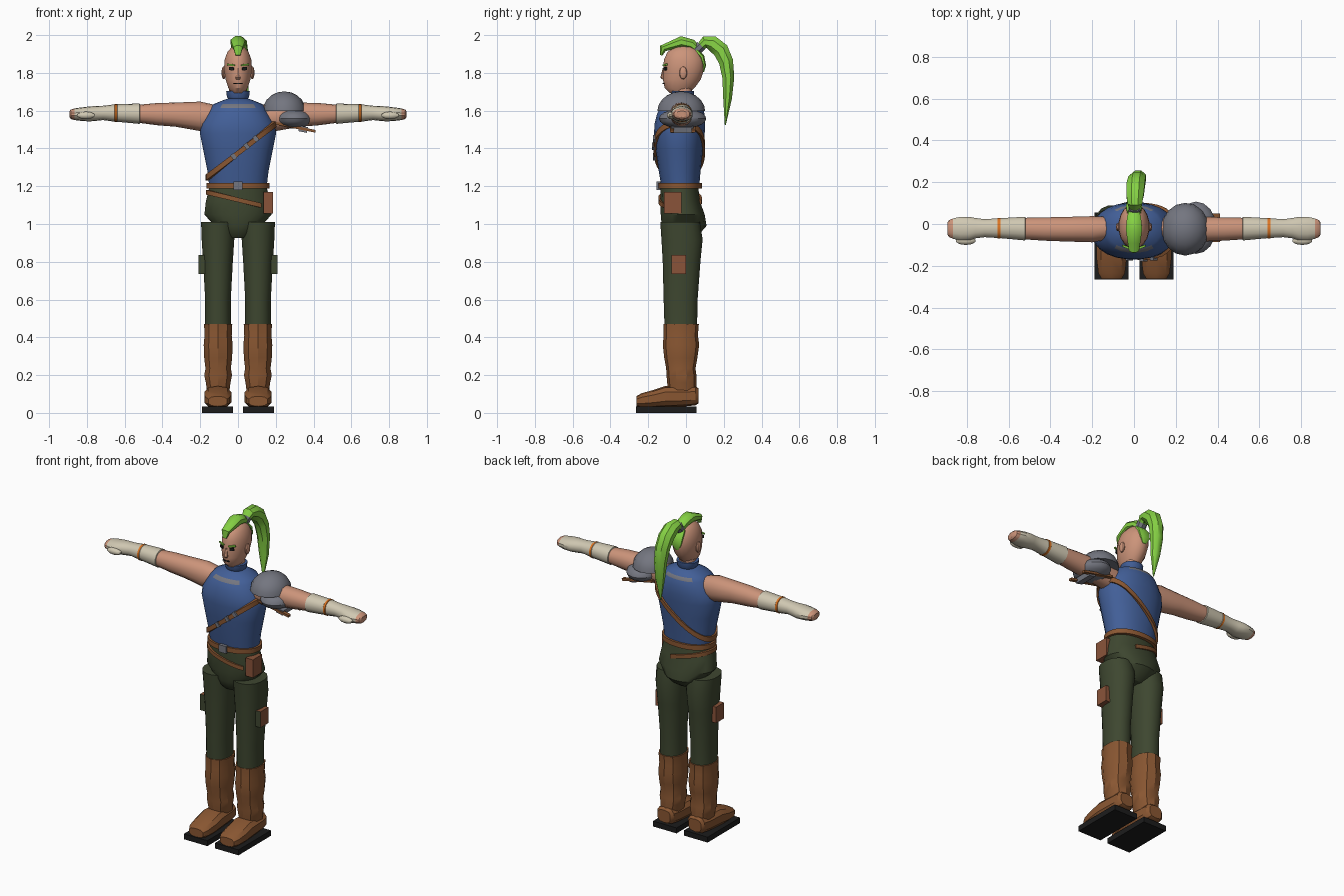
import bpy, bmesh, math
from mathutils import Vector, Matrix

if "Cube" in bpy.data.objects:
    bpy.data.objects.remove(bpy.data.objects["Cube"])


def material(name, r, g, b):
    m = bpy.data.materials.new(name)
    m.diffuse_color = [((c / 255 + 0.055) / 1.055) ** 2.4 for c in (r, g, b)] + [1]
    m.use_nodes = True
    m.node_tree.nodes["Principled BSDF"].inputs["Base Color"].default_value = m.diffuse_color
    return m


SKIN = material("skin", 204, 148, 122)
BLUE = material("blue cloth", 66, 95, 152)
HAIR = material("bright green hair", 134, 210, 68)
OLIVE = material("dark green cloth", 62, 71, 48)
BROWN = material("brown leather", 138, 87, 50)
POUCH = material("red brown leather", 138, 84, 58)
BEIGE = material("beige wrap", 208, 200, 178)
GREY = material("grey metal", 116, 118, 128)
BLACK = material("black rubber", 28, 28, 28)
ORANGE = material("orange trim", 222, 118, 36)


def finish(name, bm, mats, rule=None, angle=32):
    bmesh.ops.recalc_face_normals(bm, faces=bm.faces)
    for f in bm.faces:
        f.smooth = True
        if rule:
            f.material_index = rule(f.calc_center_median(), f.normal)
    me = bpy.data.meshes.new(name)
    bm.to_mesh(me)
    bm.free()
    for m in mats:
        me.materials.append(m)
    me.set_sharp_from_angle(angle=math.radians(angle))
    ob = bpy.data.objects.new(name, me)
    bpy.context.collection.objects.link(ob)
    return ob


def skin_rings(name, rings, mats, rule=None, angle=32, closed=False):
    """Join equal-length point rings into a tube, capped unless closed."""
    bm = bmesh.new()
    vs = [[bm.verts.new(p) for p in r] for r in rings]
    n = len(vs[0])
    for i in range(len(vs) - (0 if closed else 1)):
        a, b = vs[i], vs[(i + 1) % len(vs)]
        for j in range(n):
            bm.faces.new((a[j], a[(j + 1) % n], b[(j + 1) % n], b[j]))
    if not closed:
        bm.faces.new(vs[0])
        bm.faces.new(vs[-1])
    return finish(name, bm, mats, rule, angle)


def ring(c, u, v, n, p=2.0):
    """Super-ellipse ring around c with half axes u and v."""
    out = []
    for j in range(n):
        t = 2 * math.pi * (j + 0.5) / n
        s = [math.copysign(abs(k) ** (2 / p), k) for k in (math.cos(t), math.sin(t))]
        out.append(Vector(c) + Vector(u) * s[0] + Vector(v) * s[1])
    return out


def upright(name, table, mats, cx=0, n=20, p=2.2, **kw):
    """Vertical loft from rows (z, half width, front y, back y)."""
    return skin_rings(name, [ring((cx, (a + b) / 2, z), (w, 0, 0), (0, (b - a) / 2, 0), n, p)
                             for z, w, a, b in table], mats, **kw)


def sweep(name, pts, mat, n=8):
    """Tube along rows (x, y, z, half width in x, half thickness)."""
    rings = []
    for i, (x, y, z, w, h) in enumerate(pts):
        a, b = pts[max(i - 1, 0)], pts[min(i + 1, len(pts) - 1)]
        d = Vector((0, b[1] - a[1], b[2] - a[2])).normalized()
        rings.append(ring((x, y, z), (w, 0, 0), (0, -d.z * h, d.y * h), n))
    return skin_rings(name, rings, [mat], angle=40)


def box(name, c, size, mats, rule=None, rot=(0, 0, 0)):
    bm = bmesh.new()
    bmesh.ops.create_cube(bm, size=1, matrix=Matrix.Diagonal((*size, 1)))
    ob = finish(name, bm, mats, rule)
    ob.location, ob.rotation_euler = c, rot
    return ob


def ball(name, c, r, mat, cut=None, n=16):
    bm = bmesh.new()
    bmesh.ops.create_uvsphere(bm, u_segments=n, v_segments=n // 2 + 2, radius=1)
    if cut is not None:
        g = bm.verts[:] + bm.edges[:] + bm.faces[:]
        bmesh.ops.bisect_plane(bm, geom=g, plane_co=(0, 0, cut), plane_no=(0, 0, -1), clear_outer=True)
        bmesh.ops.holes_fill(bm, edges=[e for e in bm.edges if e.is_boundary])
    bmesh.ops.transform(bm, matrix=Matrix.Translation(c) @ Matrix.Diagonal((*r, 1)), verts=bm.verts)
    return finish(name, bm, [mat])


def on_body(table, t, z0, k, p=2.2):
    """Point on a body table at angle t, on the tilted plane z = z0 + k x."""
    z = z0
    c, s = [math.copysign(abs(q) ** (2 / p), q) for q in (math.cos(t), math.sin(t))]
    for _ in range(25):
        zc = min(max(z, table[0][0]), table[-1][0])
        for lo, hi in zip(table, table[1:]):
            if lo[0] <= zc <= hi[0]:
                f = (zc - lo[0]) / (hi[0] - lo[0])
                w, a, b = [lo[i] + f * (hi[i] - lo[i]) for i in (1, 2, 3)]
                break
        x = w * c
        z += 0.5 * (z0 + k * x - z)
    return Vector((x, (a + b) / 2 + (b - a) / 2 * s, z))


def strap(name, table, z0, k, half, start=0, end=360, n=36, out=0.01):
    rings = []
    full = end - start == 360
    for i in range(n if full else n + 1):
        t = math.radians(start + (end - start) * i / n)
        q = on_body(table, t, z0, k)
        o = Vector((math.cos(t), math.sin(t), 0))
        up = Vector((0, 0, half * math.sqrt(1 + k * k * 0.8)))
        rings.append([q - o * .006 - up, q + o * out - up, q + o * out + up, q - o * .006 + up])
    return skin_rings(name, rings, [BROWN], closed=full)


# Torso with a grey patch near the neckline
torso = [(1.19, .152, -.13, .07), (1.28, .163, -.145, .078), (1.39, .185, -.16, .09),
         (1.48, .203, -.17, .1), (1.53, .197, -.168, .103), (1.58, .168, -.155, .1),
         (1.615, .147, -.138, .09), (1.635, .13, -.12, .08), (1.655, .08, -.085, .05),
         (1.665, .05, -.065, .03)]
upright("shirt", torso, [BLUE, GREY], n=24,
        rule=lambda c, nm: int(1.615 < c.z < 1.635 and abs(c.x) < .075))

# Hips and trouser legs
hips = [(.925, .07, -.09, .035), (.95, .088, -.115, .075), (.99, .125, -.13, .11), (1.05, .18, -.135, .1),
        (1.12, .172, -.137, .075), (1.2, .152, -.135, .065)]
upright("hips", hips, [OLIVE])
for sx, side in ((-1, "left"), (1, "right")):
    upright(side + "_trouser_leg", [(.45, .07, -.115, .06), (.6, .069, -.12, .063), (.8, .08, -.125, .078),
            (.92, .088, -.132, .09), (1.01, .091, -.138, .075)], [OLIVE], cx=sx * .106, n=16)

    # Boots: ringed shaft, foot and sole
    upright(side + "_boot_shaft", [(.1, .06, -.09, .055), (.16, .068, -.1, .055), (.2, .077, -.103, .055),
            (.235, .07, -.105, .05), (.29, .077, -.115, .06), (.36, .08, -.123, .07), (.41, .075, -.118, .063),
            (.47, .078, -.12, .068)], [BROWN], cx=sx * .105, n=10, p=2.3)
    foot = [(-.263, .05, .035, .088), (-.235, .066, .028, .104), (-.17, .074, .028, .122),
            (-.11, .074, .03, .142), (0, .068, .035, .14), (.05, .06, .04, .143), (.066, .045, .05, .13)]
    skin_rings(side + "_boot_foot", [ring((sx * .107, y, (a + b) / 2), (w, 0, 0), (0, 0, (b - a) / 2), 10, 2.8)
                                     for y, w, a, b in foot], [BROWN])
    box(side + "_boot_sole", (sx * .108, -.105, .017), (.163, .322, .034), [BLACK])

    # Thigh pouch, green in front
    box(side + "_thigh_pouch", (sx * .192, -.038, .785), (.036, .078, .1), [POUCH, OLIVE],
        rule=lambda c, nm: int(nm.y < -.5))

    # Arm: bare sleeve, wrapped forearm with orange trim, glove and bare fingertips
    arm = [(.12, -.02, .055, 1.5, 1.63), (.2, -.025, .064, 1.492, 1.648), (.33, -.025, .06, 1.515, 1.643),
           (.43, -.024, .057, 1.523, 1.64), (.519, -.022, .053, 1.535, 1.632), (.521, -.022, .058, 1.53, 1.638),
           (.638, -.02, .049, 1.541, 1.634), (.64, -.02, .051, 1.539, 1.636), (.652, -.02, .051, 1.539, 1.636),
           (.654, -.02, .048, 1.542, 1.633), (.715, -.02, .044, 1.55, 1.626), (.76, -.02, .05, 1.545, 1.624),
           (.79, -.022, .058, 1.543, 1.622), (.83, -.022, .058, 1.546, 1.617), (.865, -.022, .05, 1.55, 1.612),
           (.885, -.022, .042, 1.556, 1.606), (.892, -.022, .03, 1.566, 1.598)]
    skin_rings(side + "_arm", [ring((sx * x, y, (a + b) / 2), (0, r, 0), (0, 0, (b - a) / 2), 14, 2.15)
                               for x, y, r, a, b in arm], [SKIN, BEIGE, ORANGE],
               rule=lambda c, nm: 2 if .639 < abs(c.x) < .653 else int(.5195 < abs(c.x) < .865))
    ball(side + "_thumb", (sx * .805, -.08, 1.575), (.05, .021, .02), BEIGE, n=10)

# Belts, buckle, hip pouch and chest strap with studs
strap("waist_belt", torso, 1.203, 0, .015, out=.014)
strap("loose_hip_belt", hips, 1.128, -.25, .012, start=75, end=310)
box("belt_buckle", (0, -.146, 1.203), (.05, .02, .045), [GREY])
box("hip_pouch", (.16, -.07, 1.113), (.05, .092, .113), [POUCH])
strap("chest_strap", torso, 1.375, .81, .013, n=48, out=.012)
for x in (-.02, .04, .085):
    w = math.acos(x / .19)
    q = on_body(torso, -w, 1.375, .81)
    box("strap_stud", (q.x, q.y - .012, q.z), (.022, .016, .032), [GREY], rot=(0, -.68, 0))

# Neck and collar
upright("neck", [(1.63, .062, -.08, .042), (1.67, .05, -.065, .03), (1.76, .046, -.06, .035)], [SKIN], n=14)
upright("collar", [(1.664, .054, -.072, .036), (1.672, .06, -.077, .041), (1.703, .064, -.08, .043)], [BLUE], n=14)

# Head and facial features
upright("head", [(1.693, .034, -.085, .015), (1.72, .052, -.113, .045), (1.765, .067, -.122, .078),
                 (1.82, .075, -.12, .097), (1.87, .072, -.117, .096), (1.91, .057, -.098, .076),
                 (1.935, .036, -.065, .05), (1.945, .012, -.03, .02)], [SKIN], n=18, p=2.0)
skin_rings("nose", [ring((0, y, z), (w, 0, 0), (0, d, 0), 6) for z, y, w, d in
                    ((1.765, -.118, .012, .006), (1.775, -.121, .015, .015), (1.825, -.116, .006, .007))], [SKIN])
box("mouth", (0, -.119, 1.745), (.045, .009, .005), [BLACK])
for sx, side in ((-1, "left"), (1, "right")):
    yaw = (0, sx * -.1, sx * .4)
    box(side + "_eye", (sx * .034, -.11, 1.822), (.026, .009, .017), [BLACK], rot=yaw)
    box(side + "_eyebrow", (sx * .036, -.111, 1.842), (.042, .0095, .009), [HAIR], rot=yaw)
    ball(side + "_ear", (sx * .076, -.015, 1.8), (.012, .021, .034), SKIN, n=10)

# Mohawk, nape hair, hair tie and ponytail
sweep("mohawk", [(0, -.132, 1.893, .014, .007), (0, -.122, 1.93, .026, .022), (0, -.085, 1.943, .033, .024),
                 (0, -.025, 1.963, .042, .034), (0, .03, 1.95, .036, .03), (0, .065, 1.922, .025, .022)], HAIR)
sweep("nape_hair", [(0, .055, 1.92, .035, .014), (0, .085, 1.885, .042, .014), (0, .097, 1.84, .036, .01),
                    (0, .09, 1.805, .012, .006)], HAIR)
sweep("hair_tie", [(0, .045, 1.908, .03, .03), (.003, .08, 1.945, .03, .03)], GREY)
sweep("ponytail", [(.003, .066, 1.93, .022, .02), (.004, .1, 1.962, .038, .034), (.005, .14, 1.955, .045, .044),
                   (.008, .184, 1.92, .047, .046), (.014, .212, 1.86, .045, .041), (.02, .224, 1.775, .04, .034),
                   (.026, .22, 1.665, .03, .025), (.03, .208, 1.525, .003, .003)], HAIR)

# Layered shoulder armour with its under-arm straps
ball("shoulder_dome", (.245, -.025, 1.595), (.115, .127, .107), GREY, cut=.04)
ball("shoulder_lower_plate", (.297, -.018, 1.558), (.097, .125, .053), GREY)
box("shoulder_spike", (.345, -.02, 1.502), (.045, .12, .03), [GREY], rot=(0, .2, 0))
for y in (-.075, .04):
    box("under_arm_strap", (.305, y, 1.512), (.215, .022, .014), [BROWN], rot=(0, .2, 0))
